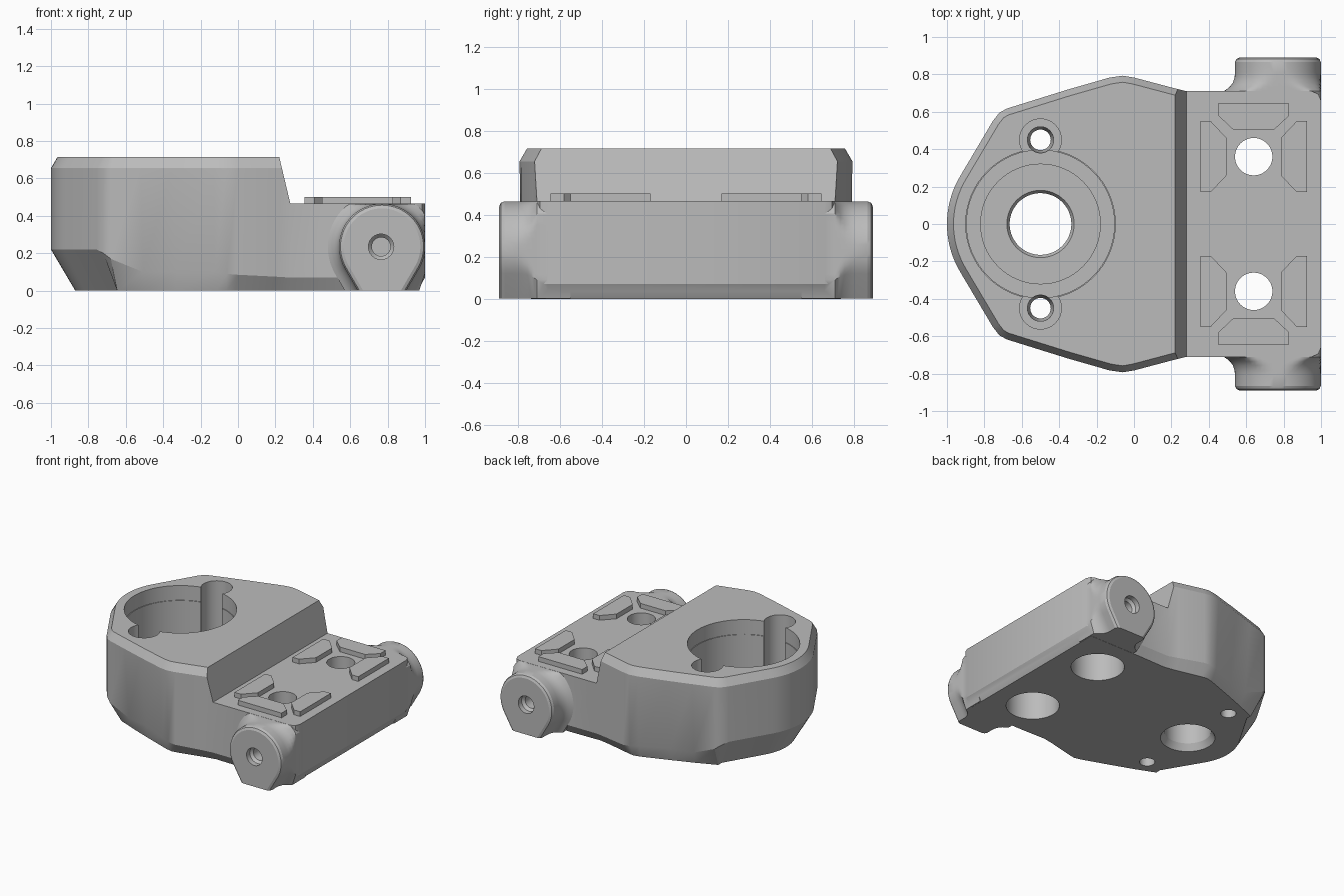
import bpy, bmesh, math
from math import sin, cos, radians, pi

cube = bpy.data.objects.get("Cube")
if cube:
    bpy.data.objects.remove(cube, do_unlink=True)

grey = bpy.data.materials.new("plain grey")
grey.use_nodes = True
COLOUR = (0.5, 0.5, 0.5, 1)
grey.diffuse_color = COLOUR
grey.node_tree.nodes["Principled BSDF"].inputs["Base Color"].default_value = COLOUR


def loft(name, rows):
    """Closed solid through rings of equal point count."""
    bm = bmesh.new()
    rings = [[bm.verts.new(p) for p in row] for row in rows]
    n = len(rings[0])
    for a, b in zip(rings, rings[1:]):
        for i in range(n):
            j = (i + 1) % n
            bm.faces.new((a[i], a[j], b[j], b[i]))
    bm.faces.new(rings[0][::-1])
    bm.faces.new(rings[-1])
    bmesh.ops.recalc_face_normals(bm, faces=bm.faces)
    mesh = bpy.data.meshes.new(name)
    bm.to_mesh(mesh)
    bm.free()
    ob = bpy.data.objects.new(name, mesh)
    bpy.context.collection.objects.link(ob)
    mesh.materials.append(grey)
    return ob


def lathe(name, x, y, profile, n=48):
    """Upright turned solid from (radius, height) pairs."""
    return loft(name, [[(x + r * cos(2 * pi * i / n), y + r * sin(2 * pi * i / n), z)
                        for i in range(n)] for r, z in profile])


def combine(target, other, operation):
    mod = target.modifiers.new("join", 'BOOLEAN')
    mod.operation = operation
    mod.solver = 'EXACT'
    mod.object = other
    bpy.context.view_layer.objects.active = target
    bpy.ops.object.modifier_apply(modifier=mod.name)
    bpy.data.objects.remove(other, do_unlink=True)


def inset(points, amounts):
    """Move each outline point inward along its averaged normal."""
    out = []
    n = len(points)
    for i, (x, y) in enumerate(points):
        (ax, ay), (bx, by) = points[i - 1], points[(i + 1) % n]
        dx, dy = bx - ax, by - ay
        d = math.hypot(dx, dy)
        out.append((x - dy / d * amounts[i], y + dx / d * amounts[i]))
    return out


# Body half outline: x, y, foot inset, foot height, inset at foot height
half = [(1, .66, .04, .07, 0), (.985, .695, .04, .07, 0), (.95, .71, .04, .07, 0),
        (.5, .71, .04, .07, 0), (.28, .71, .045, .07, 0), (.2, .73, .05, .075, 0),
        (0, .783, .055, .085, 0), (-.06, .793, .055, .09, .01), (-.13, .783, .06, .1, .02),
        (-.35, .72, .075, .1, .055), (-.52, .667, .085, .1, .04), (-.68, .617, .1, .17, 0),
        (-.72, .595, .11, .2, 0), (-.755, .55, .13, .22, 0)]
for k in range(9):
    a = radians(149 + 31 * k / 8)
    half.append((-.5 + .5 * cos(a), .5 * sin(a), .13, .22, 0))
full = half + [(p[0], -p[1]) + p[2:] for p in half[-2::-1]]
outline = [p[:2] for p in full]
foot = [(x, y, 0) for x, y in inset(outline, [p[2] for p in full])]
mid = [(x, y, p[3]) for (x, y), p in zip(inset(outline, [p[4] for p in full]), full)]
wall = [(x, y, .655) for x, y in outline]
crown = [(x, y, .715) for x, y in inset(outline, [.035] * len(full))]
body = loft("body", [foot, mid, wall, crown])

# Low shelf with sloped step
step = [(.205, .78), (.28, .465), (1.2, .465), (1.2, .78)]
combine(body, loft("shelf_cutter", [[(x, y, z) for x, z in step] for y in (-1, 1)]), 'DIFFERENCE')


# Side bosses: round top, straight tapered sides, flared root, chamfered end
def boss_ring(y, r):
    cx, cz = .77, .235
    pts = [(cx + r * cos(radians(a)), cz + r * sin(radians(a))) for a in range(-30, 211, 6)]
    w = r / cos(pi / 6) - cz * math.tan(pi / 6)
    pts += [(cx - w, 0.001), (cx + w, 0.001)]
    return [(min(x, .999), y, min(z, .464)) for x, z in pts]


boss_profile = [(.55, .29), (.71, .29), (.72, .275), (.735, .257), (.755, .242),
                (.785, .232), (.81, .23), (.865, .23), (.882, .222), (.89, .205)]
for side in (-1, 1):
    boss = loft("boss", [boss_ring(side * y, r) for y, r in boss_profile])
    combine(body, boss, 'UNION')
    # Threaded hole in the boss end
    hole = [(.068, .95), (.068, .85), (.05, .83), (.05, .6)]
    combine(body, loft("boss_hole", [[(.765 + r * cos(i * pi / 12), side * y,
                                       .235 + r * sin(i * pi / 12)) for i in range(24)]
                                     for r, y in hole]), 'DIFFERENCE')

# Main stepped bore
combine(body, lathe("bore", -.5, 0, [(.195, -.1), (.195, 0), (.165, .05), (.165, .2),
                                     (.18, .225), (.32, .225), (.32, .27), (.395, .27),
                                     (.395, .6), (.4, .6), (.4, 1)], 64), 'DIFFERENCE')
for side in (-1, 1):
    # Ear pockets with screw holes
    combine(body, lathe("ear", -.5, side * .45, [(.055, -.1), (.055, .2), (.07, .25),
                                                 (.07, .28), (.112, .28), (.112, 1)], 32),
            'DIFFERENCE')
    # Shelf holes, wide from below
    combine(body, lathe("shelf_hole", .64, side * .36, [(.19, -.1), (.19, .26), (.1, .26),
                                                        (.1, 1)]), 'DIFFERENCE')

# Raised pads around each shelf hole
end_pad = [(.45, .645), (.45, .58), (.53, .505), (.75, .505), (.83, .58), (.83, .645)]
side_pad = [(.355, .55), (.355, .17), (.41, .17), (.495, .26), (.495, .46), (.41, .55)]
far_pad = [(1.28 - x, y) for x, y in side_pad]
parts = [body]
for side, word in ((-1, "front"), (1, "back")):
    for kind, pad in (("end", end_pad), ("inner", side_pad), ("outer", far_pad)):
        parts.append(loft(f"{word}_{kind}_pad", [[(x, side * y, z) for x, y in pad]
                                                 for z in (.46, .502)]))

# Smooth rounded walls, keep crisp edges
bpy.ops.object.select_all(action='DESELECT')
body.select_set(True)
bpy.context.view_layer.objects.active = body
bpy.ops.object.shade_smooth_by_angle(angle=radians(25))
